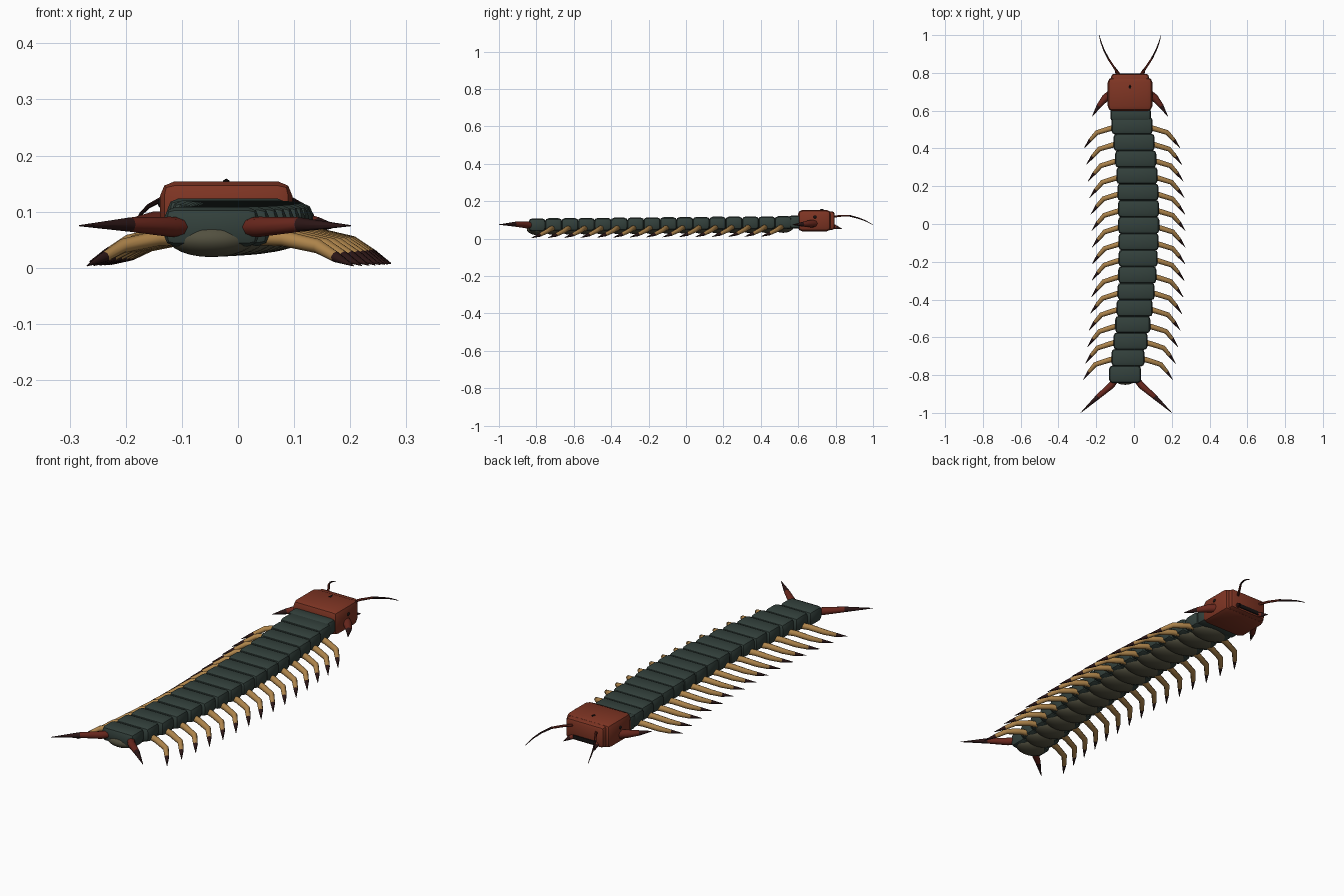
import bpy, bmesh, math
from mathutils import Vector

cube = bpy.data.objects.get("Cube")
if cube:
    bpy.data.objects.remove(cube, do_unlink=True)


def material(name, rgb):
    m = bpy.data.materials.new(name)
    m.use_nodes = True
    m.diffuse_color = (*rgb, 1)
    m.node_tree.nodes["Principled BSDF"].inputs["Base Color"].default_value = (*rgb, 1)
    return m


RED = material("rust red", (0.21, 0.035, 0.017))
DARK_RED = material("deep red", (0.14, 0.02, 0.012))
SHELL = material("dark green shell", (0.033, 0.052, 0.045))
BELLY = material("olive belly", (0.085, 0.08, 0.05))
TAN = material("tan", (0.42, 0.23, 0.07))
TIP = material("dark maroon", (0.025, 0.008, 0.008))
BLACK = material("near black", (0.008, 0.006, 0.006))


def finish(name, bm, mats, angle=35):
    mesh = bpy.data.meshes.new(name)
    bmesh.ops.recalc_face_normals(bm, faces=bm.faces)
    bm.to_mesh(mesh)
    bm.free()
    for m in mats:
        mesh.materials.append(m)
    ob = bpy.data.objects.new(name, mesh)
    bpy.context.collection.objects.link(ob)
    bpy.context.view_layer.objects.active = ob
    ob.select_set(True)
    bpy.ops.object.shade_smooth_by_angle(angle=math.radians(angle))
    ob.select_set(False)
    return ob


def box(name, centre, size, mat, bevel=0.0):
    bm = bmesh.new()
    bmesh.ops.create_cube(bm, size=1)
    bmesh.ops.scale(bm, vec=size, verts=bm.verts)
    if bevel:
        bmesh.ops.bevel(bm, geom=bm.edges[:], offset=bevel, segments=2,
                        profile=0.5, affect='EDGES')
    bmesh.ops.translate(bm, vec=centre, verts=bm.verts)
    return finish(name, bm, [mat])


def ball(name, centre, radii, mat):
    bm = bmesh.new()
    bmesh.ops.create_uvsphere(bm, u_segments=20, v_segments=12, radius=1)
    bmesh.ops.scale(bm, vec=radii, verts=bm.verts)
    bmesh.ops.translate(bm, vec=centre, verts=bm.verts)
    return finish(name, bm, [mat], 60)


def limb(name, points, radii, mats, tip_from, sides=8):
    """Tapered tube along points; spans from tip_from onward use the second material."""
    bm = bmesh.new()
    pts = [Vector(p) for p in points]
    rings = []
    for i, p in enumerate(pts):
        d = (pts[min(i + 1, len(pts) - 1)] - pts[max(i - 1, 0)]).normalized()
        side = d.cross(Vector((0, 0, 1))).normalized()
        up = side.cross(d)
        rings.append([bm.verts.new(p + radii[i] * (side * math.cos(a) + up * math.sin(a)))
                      for a in (math.tau * k / sides for k in range(sides))])
    for i, (a, b) in enumerate(zip(rings, rings[1:])):
        for k in range(sides):
            n = (k + 1) % sides
            f = bm.faces.new((a[k], a[n], b[n], b[k]))
            f.material_index = int(i >= tip_from)
    bm.faces.new(rings[0])
    bm.faces.new(rings[-1]).material_index = int(tip_from < len(pts))
    return finish(name, bm, mats, 50)


def spine_x(y):
    return 0.025 - 0.12 * (y + 0.02) ** 2


# Body: gently curved chain of plates with rounded bellies and paired legs
COUNT, PITCH = 16, 0.0877
for i in range(COUNT):
    y = 0.52 - i * PITCH
    x = spine_x(y)
    t = i / (COUNT - 1)
    width = 0.218 - 0.048 * max(0, (t - 0.4) / 0.6)
    z = 0.085 - 0.012 * t
    box(f"body_plate_{i + 1}", (x, y, z), (width, 0.093, 0.07), SHELL, 0.02)
    ball(f"belly_plate_{i + 1}", (x, y, z - 0.022), (width * 0.45, 0.056, 0.032), BELLY)
    if i == COUNT - 1:
        continue
    reach = 1 - 0.07 * t
    for s, side in ((1, "left"), (-1, "right")):
        def at(dx, dy, dz):
            return (x + s * dx * reach, y + dy, dz - 0.008 * t)
        limb(f"{side}_leg_{i + 1}",
             [at(0.06, 0.0, 0.063), at(0.12, -0.016, 0.06), at(0.186, -0.036, 0.046),
              at(0.22, -0.074, 0.027), at(0.254, -0.118, 0.011)],
             [0.015, 0.014, 0.013, 0.01, 0.001], [TAN, TIP], 3)

# Neck and head
box("neck", (-0.018, 0.58, 0.088), (0.215, 0.07, 0.07), SHELL, 0.018)
HX = -0.021
box("head", (HX, 0.687, 0.096), (0.236, 0.178, 0.116), RED, 0.026)
box("head_front", (HX, 0.745, 0.096), (0.2, 0.1, 0.1), RED, 0.016)
box("mouth", (HX, 0.795, 0.066), (0.11, 0.006, 0.018), BLACK)
limb("crown_bump", [(HX, 0.72, 0.15), (HX, 0.735, 0.157)], [0.008, 0.002], [BLACK, BLACK], 1)

for s, side in ((1, "left"), (-1, "right")):
    # Head parts
    ball(f"{side}_eye", (HX + s * 0.117, 0.69, 0.115), (0.005, 0.009, 0.008), BLACK)
    limb(f"{side}_fang",
         [(HX + s * 0.09, 0.7, 0.08), (HX + s * 0.13, 0.668, 0.08),
          (HX + s * 0.165, 0.625, 0.077), (HX + s * 0.2, 0.57, 0.074)],
         [0.02, 0.02, 0.013, 0.001], [DARK_RED, TIP], 2)
    limb(f"{side}_mandible",
         [(HX + s * 0.055, 0.78, 0.065), (HX + s * 0.07, 0.805, 0.06),
          (HX + s * 0.082, 0.834, 0.052)],
         [0.012, 0.01, 0.001], [DARK_RED, TIP], 1)
    limb(f"{side}_antenna",
         [(HX + s * 0.055, 0.78, 0.116), (HX + s * 0.085, 0.83, 0.122),
          (HX + s * 0.115, 0.875, 0.122), (HX + s * 0.138, 0.92, 0.11),
          (HX + s * 0.153, 0.96, 0.095), (HX + s * 0.164, 1.0, 0.074)],
         [0.006, 0.0055, 0.005, 0.004, 0.003, 0.001], [DARK_RED, TIP], 2, 6)
    # Trailing legs
    tx = -0.041
    limb(f"{side}_tail_leg",
         [(tx + s * 0.045, -0.81, 0.072), (tx + s * 0.08, -0.855, 0.073),
          (tx + s * 0.15, -0.915, 0.077), (tx + s * 0.242, -1.0, 0.075)],
         [0.016, 0.018, 0.013, 0.001], [DARK_RED, TIP], 2)
